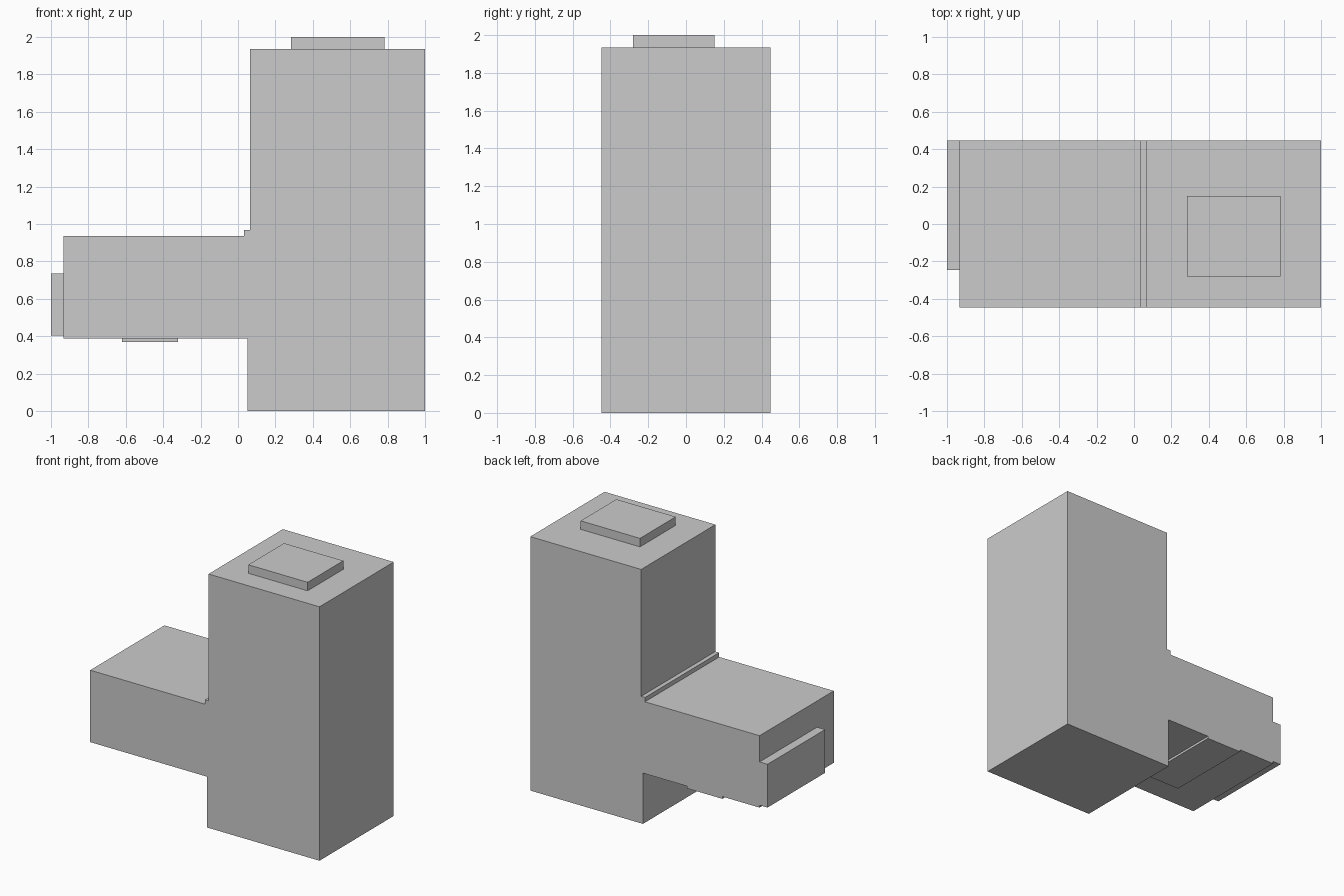
import bpy, bmesh

if "Cube" in bpy.data.objects:
    bpy.data.objects.remove(bpy.data.objects["Cube"])

HALF_DEPTH = 0.447


def extrude_profile(name, profile, y0, y1):
    """Closed x/z outline extruded along y."""
    bm = bmesh.new()
    face = bm.faces.new([bm.verts.new((x, y0, z)) for x, z in profile])
    result = bmesh.ops.extrude_face_region(bm, geom=[face])
    moved = [v for v in result["geom"] if isinstance(v, bmesh.types.BMVert)]
    bmesh.ops.translate(bm, verts=moved, vec=(0, y1 - y0, 0))
    bmesh.ops.recalc_face_normals(bm, faces=bm.faces)
    mesh = bpy.data.meshes.new(name)
    bm.to_mesh(mesh)
    bm.free()
    obj = bpy.data.objects.new(name, mesh)
    bpy.context.collection.objects.link(obj)
    return obj


def pad(name, x0, x1, y0, y1, z0, z1):
    return extrude_profile(name, [(x0, z0), (x1, z0), (x1, z1), (x0, z1)], y0, y1)


# Upright block with side arm and the small step in the corner
extrude_profile("body", [
    (0.05, 0), (1, 0), (1, 1.935), (0.065, 1.935), (0.065, 0.968),
    (0.033, 0.968), (0.033, 0.935), (-0.933, 0.935), (-0.933, 0.387), (0.05, 0.387),
], -HALF_DEPTH, HALF_DEPTH)

# Raised pads on the top, arm end and arm underside
pad("top_pad", 0.283, 0.783, -0.28, 0.15, 1.935, 2.0)
pad("arm_end_pad", -1.0, -0.933, -0.247, HALF_DEPTH, 0.405, 0.735)
pad("arm_underside_pad", -0.62, -0.32, -0.247, HALF_DEPTH, 0.37, 0.387)
